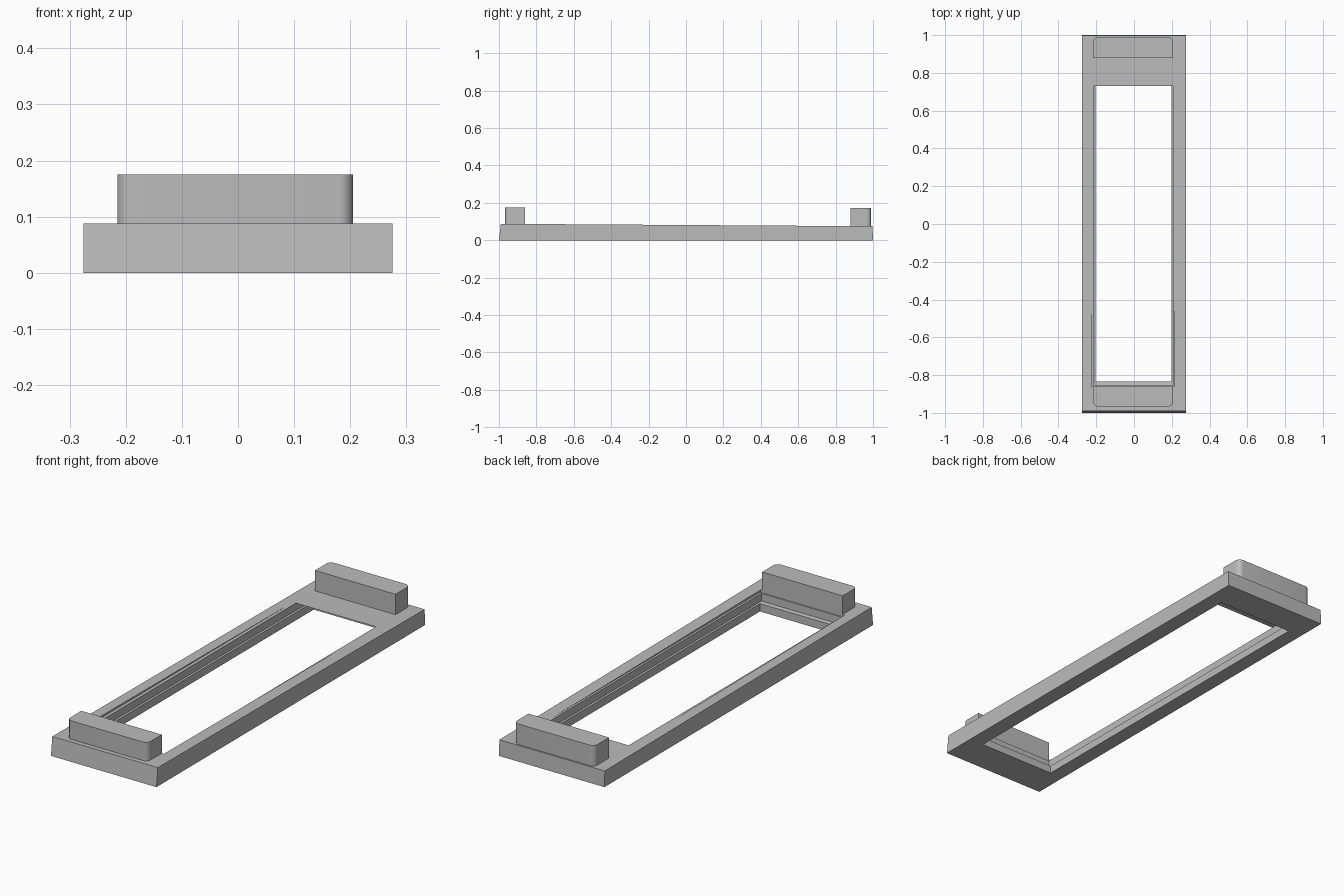
import bpy, bmesh, math

cube = bpy.data.objects.get("Cube")
if cube:
    bpy.data.objects.remove(cube, do_unlink=True)

grey = bpy.data.materials.new("plain grey")
grey.use_nodes = True
colour = (0.5, 0.5, 0.5, 1)
grey.diffuse_color = colour
grey.node_tree.nodes["Principled BSDF"].inputs["Base Color"].default_value = colour


def finish(name, bm):
    bmesh.ops.recalc_face_normals(bm, faces=bm.faces)
    mesh = bpy.data.meshes.new(name)
    bm.to_mesh(mesh)
    bm.free()
    mesh.materials.append(grey)
    obj = bpy.data.objects.new(name, mesh)
    bpy.context.collection.objects.link(obj)
    return obj


def top_z(y):
    """Height of the gently sloping top face."""
    return 0.088 - 0.0065 * (y + 1)


# Frame: nested rectangles (x0, x1, y0, y1, z) joined into a stepped ring;
# z of None follows the sloping top
levels = [
    (-0.275, 0.275, -1.0, 1.0, 0.0),           # outer bottom
    (-0.275, 0.275, -0.99, 0.997, None),       # outer top
    (-0.225, 0.215, -0.86, 0.73, None),        # edge of the shallow recess
    (-0.225, 0.215, -0.86, 0.73, top_z(0.73)), # recess floor
    (-0.211, 0.206, -0.855, 0.88, top_z(0.88)),  # upper opening
    (-0.211, 0.206, -0.855, 0.88, 0.04),       # lower ledge
    (-0.204, 0.199, -0.835, 0.855, 0.037),     # through opening
    (-0.204, 0.199, -0.835, 0.855, 0.0),
]
bm = bmesh.new()
rings = []
for x0, x1, y0, y1, z in levels:
    corners = [(x0, y0), (x1, y0), (x1, y1), (x0, y1)]
    rings.append([bm.verts.new((x, y, top_z(y) if z is None else z)) for x, y in corners])
for i, a in enumerate(rings):
    b = rings[(i + 1) % len(rings)]
    for k in range(4):
        n = (k + 1) % 4
        bm.faces.new((a[k], a[n], b[n], b[k]))
bmesh.ops.remove_doubles(bm, verts=bm.verts, dist=1e-5)
finish("frame", bm)


def end_block(name, inner, outer, z0, z1, radius=0.025):
    """Upright block with rounded corners on its outward side."""
    x0, x1 = -0.215, 0.205
    s = 1 if outer > inner else -1
    outline = [(x0, inner), (x1, inner)]
    for cx, start in ((x1 - radius, 0), (x0 + radius, 90)):
        for i in range(7):
            a = math.radians(start + 15 * i)
            outline.append((cx + radius * math.cos(a),
                            outer - s * radius + s * radius * math.sin(a)))
    bm = bmesh.new()
    base = bm.faces.new([bm.verts.new((x, y, z0)) for x, y in outline])
    ext = bmesh.ops.extrude_face_region(bm, geom=[base], use_keep_orig=True)
    for v in ext["geom"]:
        if isinstance(v, bmesh.types.BMVert):
            v.co.z = z1
    obj = finish(name, bm)
    bpy.ops.object.select_all(action="DESELECT")
    obj.select_set(True)
    bpy.context.view_layer.objects.active = obj
    bpy.ops.object.shade_smooth_by_angle(angle=math.radians(30))


# End blocks, slightly sunk into the frame
end_block("front_block", -0.86, -0.967, 0.07, 0.175)
end_block("back_block", 0.88, 0.99, 0.06, 0.172)
